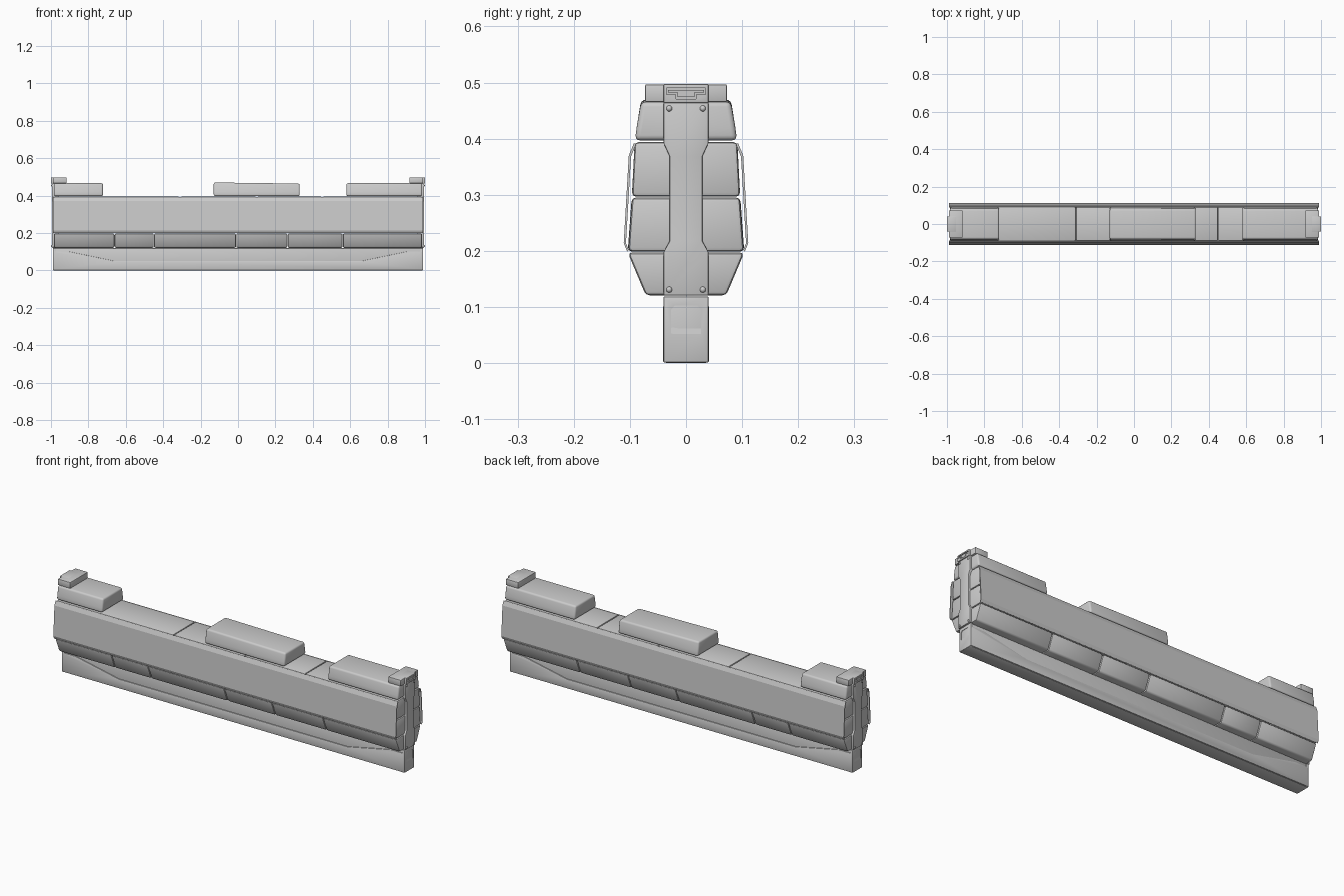
import bpy, bmesh, random
from mathutils import Vector

if "Cube" in bpy.data.objects:
    bpy.data.objects.remove(bpy.data.objects["Cube"])

random.seed(4)


def finish(name, bm, bevel=0.0, segments=2):
    bmesh.ops.recalc_face_normals(bm, faces=bm.faces)
    me = bpy.data.meshes.new(name)
    bm.to_mesh(me)
    bm.free()
    ob = bpy.data.objects.new(name, me)
    bpy.context.collection.objects.link(ob)
    bpy.ops.object.select_all(action='DESELECT')
    ob.select_set(True)
    bpy.context.view_layer.objects.active = ob
    if bevel:
        m = ob.modifiers.new("bevel", 'BEVEL')
        m.width, m.segments, m.limit_method = bevel, segments, 'ANGLE'
        m.angle_limit = 0.35
        bpy.ops.object.modifier_apply(modifier=m.name)
        bpy.ops.object.shade_smooth_by_angle(angle=0.6)
    return ob


def prism(name, pts, a, b, axis='X', bevel=0.0, segments=2, tweak=None):
    """Extrude a closed (y,z) or (x,z) outline along X or Y."""
    bm = bmesh.new()
    place = (lambda p, t: (t, p[0], p[1])) if axis == 'X' else (lambda p, t: (p[0], t, p[1]))
    lo = [bm.verts.new(place(p, a)) for p in pts]
    hi = [bm.verts.new(place(p, b)) for p in pts]
    bm.faces.new(lo)
    bm.faces.new(hi)
    n = len(pts)
    for i in range(n):
        j = (i + 1) % n
        bm.faces.new((lo[i], lo[j], hi[j], hi[i]))
    if tweak:
        for v in bm.verts:
            tweak(v.co)
    return finish(name, bm, bevel, segments)


def sym(half):
    """Mirror a half outline across y = 0."""
    return half + [(-y, z) for y, z in reversed(half)]


def box(name, x0, x1, y, z0, z1, bevel):
    return prism(name, sym([(y, z0), (y, z1)]), x0, x1, bevel=bevel)


def cut(ob, cutter):
    m = ob.modifiers.new("cut", 'BOOLEAN')
    m.object, m.operation, m.solver = cutter, 'DIFFERENCE', 'EXACT'
    bpy.context.view_layer.objects.active = ob
    bpy.ops.object.modifier_apply(modifier=m.name)
    bpy.data.objects.remove(cutter, do_unlink=True)


# Base rail with raised side skirts
rail = box("base_rail", -0.988, 0.988, 0.037, 0, 0.119, 0.003)
skirt = [(-0.985, 0.002), (0.985, 0.002), (0.985, 0.098), (0.98, 0.102), (0.91, 0.102),
         (0.66, 0.05), (-0.66, 0.05), (-0.91, 0.102), (-0.98, 0.102), (-0.985, 0.098)]
for s in (1, -1):
    prism("base_skirt", skirt, s * 0.03, s * 0.041, 'Y', 0.002)

# Rail end shoes with a sloped arch pocket
arch = sym([(0.027, 0.05), (0.027, 0.095), (0.02, 0.103)])
for s in (1, -1):
    shoe = box("rail_end_shoe", s * 0.975, s * 0.99, 0.0405, 0.001, 0.119, 0.003)

    def slope(co):
        if co.z < 0.06 and abs(co.x) < 1:
            co.x = s * 0.9905
    cut(shoe, prism("pocket_cutter", arch, s * 0.981, s * 1.05, tweak=slope))

# Stone courses: bottom z, top z, bottom half width, top half width, joints
courses = [
    (0.121, 0.197, 0.072, 0.104, [-0.985, -0.66, -0.45, -0.01, 0.265, 0.56, 0.985]),
    (0.199, 0.295, 0.103, 0.096, [-0.985, -0.72, -0.25, 0.12, 0.5, 0.985]),
    (0.297, 0.394, 0.097, 0.092, [-0.985, -0.31, 0.1, 0.45, 0.985]),
]
for z0, z1, w0, w1, xs in courses:
    for x0, x1 in zip(xs, xs[1:]):
        d = random.uniform(-0.001, 0.001)
        prism("stone_block", sym([(w0 + d, z0), (w1 + d, z1)]), x0 + 0.001, x1 - 0.001, bevel=0.007)

# Separate capping stones, slightly uneven on top
for x0, x1, h in ((-0.985, -0.722, 0.466), (-0.13, 0.33, 0.47), (0.58, 0.985, 0.466)):
    def uneven(co, x1=x1):
        if co.z > 0.45 and co.x > x1 - 0.01 and x1 < 0.5 and x1 > 0:
            co.z -= 0.006
    prism("capping_stone", sym([(0.091, 0.397), (0.088, 0.42), (0.08, h)]), x0, x1,
          bevel=0.009, segments=3, tweak=uneven)

# Long folded side plates standing off the stones
outer = [(0.093, 0.392), (0.102, 0.370), (0.111, 0.214), (0.105, 0.199)]
inner = [(0.102, 0.201), (0.107, 0.214), (0.098, 0.368), (0.089, 0.390)]
for s in (1, -1):
    prism("side_plate", [(s * y, z) for y, z in outer + inner], -0.988, 0.988)

# End straps, bolts and cap brackets
strap = sym([(0.04, 0.121), (0.04, 0.198), (0.029, 0.218), (0.029, 0.368), (0.04, 0.392), (0.04, 0.47)])
tee = sym([(0.018, 0.471), (0.018, 0.479), (0.035, 0.479), (0.035, 0.490)])
tee_in = sym([(0.015, 0.474), (0.015, 0.482), (0.032, 0.482), (0.032, 0.487)])
for s in (1, -1):
    prism("end_strap", strap, s * 0.96, s * 0.995, bevel=0.002)
    box("cap_bracket", s * 0.917, s * 0.99, 0.073, 0.465, 0.497, 0.003)
    lug = box("cap_lug", s * 0.95, s * 1.0, 0.04, 0.464, 0.4975, 0.002)
    cut(lug, prism("slot_cutter", tee, s * 0.994, s * 1.05))
    prism("slot_insert", tee_in, s * 0.99, s * 0.998)
    for y in (-0.03, 0.03):
        for z in (0.131, 0.454):
            bm = bmesh.new()
            bmesh.ops.create_uvsphere(bm, u_segments=12, v_segments=8, radius=0.0055)
            bmesh.ops.translate(bm, verts=bm.verts, vec=Vector((s * 0.994, y, z)))
            finish("strap_bolt", bm)
            bpy.ops.object.shade_smooth_by_angle(angle=0.8)
